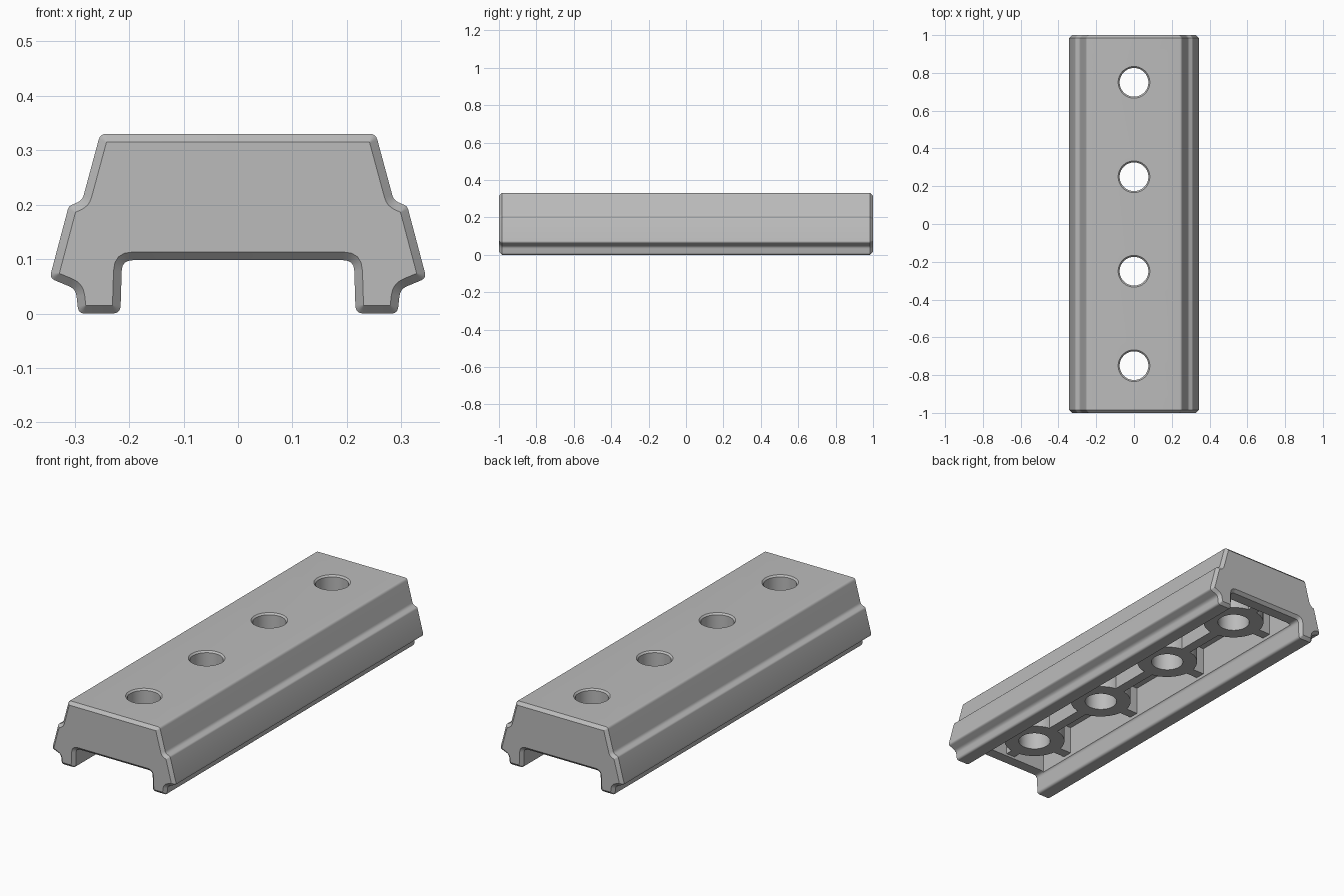
import bpy
import bmesh
import math
from mathutils import Vector

if "Cube" in bpy.data.objects:
    bpy.data.objects.remove(bpy.data.objects["Cube"], do_unlink=True)

GREY = bpy.data.materials.new("plain_grey")
GREY.use_nodes = True
GREY.diffuse_color = (0.5, 0.5, 0.5, 1)
GREY.node_tree.nodes["Principled BSDF"].inputs["Base Color"].default_value = GREY.diffuse_color

CHAMFER = 0.015
ROOF = 0.25        # ceiling of the hollow underside
BOSS_Z = 0.11      # lower face of bosses and ribs
END = 0.93         # inner face of the end walls
WALL = 0.208       # inner face of the side walls
HOLE_R = 0.076
HOLES = [-0.75, -0.25, 0.25, 0.75]


def finish(name, bm):
    bmesh.ops.recalc_face_normals(bm, faces=bm.faces)
    mesh = bpy.data.meshes.new(name)
    bm.to_mesh(mesh)
    bm.free()
    mesh.materials.append(GREY)
    obj = bpy.data.objects.new(name, mesh)
    bpy.context.collection.objects.link(obj)
    return obj


def loft(name, rings, cap=True, closed=False):
    """Skin a list of equal-length point rings."""
    bm = bmesh.new()
    loops = [[bm.verts.new(p) for p in ring] for ring in rings]
    pairs = list(zip(loops, loops[1:]))
    if closed:
        pairs.append((loops[-1], loops[0]))
    n = len(loops[0])
    for a, b in pairs:
        for i in range(n):
            j = (i + 1) % n
            bm.faces.new((a[i], a[j], b[j], b[i]))
    if cap:
        bm.faces.new(loops[0])
        bm.faces.new(loops[-1])
    return finish(name, bm)


def lathe(name, profile, y, solid):
    n = 48
    rings = [[(r * math.cos(math.tau * i / n), y + r * math.sin(math.tau * i / n), z)
              for i in range(n)] for r, z in profile]
    return loft(name, rings, cap=solid, closed=not solid)


def box(name, x0, x1, y0, y1, z0, z1):
    return loft(name, [[(x0, y0, z), (x1, y0, z), (x1, y1, z), (x0, y1, z)] for z in (z0, z1)])


def rounded(corners, inset=0.0, steps=4):
    """Outline (clockwise) with rounded corners, moved inwards by inset."""
    pts = [Vector((x, z)) for x, z, r in corners]
    n = len(pts)
    moved, radii = [], []
    for i, p in enumerate(pts):
        a = (p - pts[i - 1]).normalized()
        b = (pts[(i + 1) % n] - p).normalized()
        na, nb = Vector((a.y, -a.x)), Vector((b.y, -b.x))
        moved.append(p + (na + nb) * inset / (1 + na.dot(nb)))
        convex = a.x * b.y - a.y * b.x < 0
        radii.append(max(corners[i][2] + (-inset if convex else inset), 0.001))
    out = []
    for i, p in enumerate(moved):
        u = (moved[i - 1] - p).normalized()
        v = (moved[(i + 1) % n] - p).normalized()
        t = radii[i] / math.tan(u.angle(v) / 2)
        for k in range(steps + 1):
            s = k / steps
            out.append(p + u * t * (1 - s) ** 2 + v * t * s ** 2)
    return out


def cut(target, cutter):
    mod = target.modifiers.new("cut", "BOOLEAN")
    mod.operation = "DIFFERENCE"
    mod.solver = "EXACT"
    mod.object = cutter
    bpy.context.view_layer.objects.active = target
    bpy.ops.object.modifier_apply(modifier=mod.name)
    bpy.data.objects.remove(cutter, do_unlink=True)


# Stepped rail body with chamfered ends
half = [(0.253, 0.33, 0.015), (0.286, 0.208, 0.02), (0.311, 0.197, 0.012),
        (0.346, 0.065, 0.012), (0.298, 0.045, 0.022), (0.293, 0, 0.013),
        (0.216, 0, 0.015), (0.213, 0.098, 0.02)]
outline = half + [(-x, z, r) for x, z, r in reversed(half)]
stations = [(-1, CHAMFER), (CHAMFER - 1, 0), (1 - CHAMFER, 0), (1, CHAMFER)]
body = loft("rail_body", [[(p.x, y, p.y) for p in rounded(outline, d)] for y, d in stations])

# Hollow underside and bolt holes
cut(body, box("cavity_cutter", -WALL, WALL, -END, END, 0.05, ROOF))
for y in HOLES:
    cut(body, lathe("hole_cutter", [(HOLE_R, 0.1), (HOLE_R, 0.322), (HOLE_R + 0.016, 0.338)], y, True))
parts = [body]

# Round bosses with cross ribs to the side walls
for i, y in enumerate(HOLES, 1):
    parts.append(lathe(f"boss_{i}", [(HOLE_R, BOSS_Z), (0.145, BOSS_Z), (0.145, ROOF), (HOLE_R, ROOF)], y, False))
    for side, s in (("left", 1), ("right", -1)):
        x0, x1 = sorted((s * 0.135, s * (WALL + 0.005)))
        parts.append(box(f"cross_rib_{side}_{i}", x0, x1, y - 0.025, y + 0.025, BOSS_Z, ROOF + 0.005))

# Lengthwise ribs between bosses and end walls
stops = [-END - 0.14] + HOLES + [END + 0.14]
for i, (a, b) in enumerate(zip(stops, stops[1:]), 1):
    parts.append(box(f"long_rib_{i}", -0.025, 0.025, a + 0.135, b - 0.135, BOSS_Z, ROOF + 0.005))

# Smooth curves, crisp edges
bpy.ops.object.select_all(action="DESELECT")
for obj in parts:
    obj.select_set(True)
bpy.context.view_layer.objects.active = body
bpy.ops.object.shade_smooth_by_angle(angle=math.radians(30))
